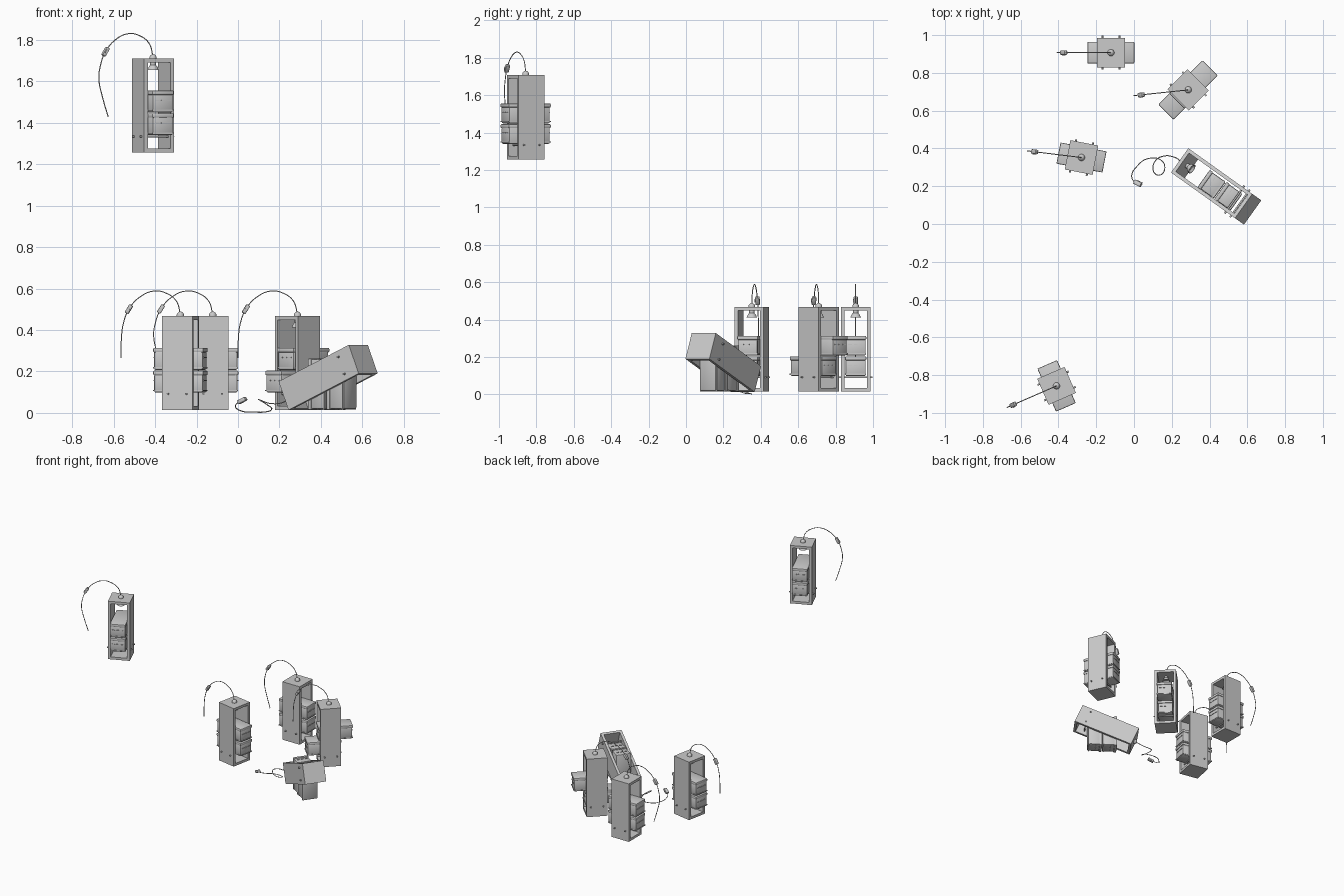
import bpy, bmesh, math
from mathutils import Vector, Matrix

if "Cube" in bpy.data.objects:
    bpy.data.objects.remove(bpy.data.objects["Cube"])

H, HX, HY, T = 0.452, 0.075, 0.079, 0.019     # frame height, half sizes, wall
BL, BW, BH = 0.248, 0.114, 0.109              # block length, width, height


def finish(name, bm, M, smooth=False):
    bmesh.ops.recalc_face_normals(bm, faces=bm.faces)
    me = bpy.data.meshes.new(name)
    bm.to_mesh(me)
    bm.free()
    if smooth:
        for p in me.polygons:
            p.use_smooth = True
        me.set_sharp_from_angle(angle=math.radians(35))
    ob = bpy.data.objects.new(name, me)
    ob.matrix_world = M
    bpy.context.collection.objects.link(ob)
    return ob


def add_box(bm, c, s, bevel=0.0):
    g = bmesh.ops.create_cube(bm, size=1, matrix=Matrix.Translation(c) @ Matrix.Diagonal((*s, 1)))
    if bevel:
        edges = {e for v in g['verts'] for e in v.link_edges}
        bmesh.ops.bevel(bm, geom=list(edges), offset=bevel, segments=2, profile=0.5, affect='EDGES')


def lathe(bm, profile, n=20):
    vs = [bm.verts.new((r, 0, z)) for r, z in profile]
    es = [bm.edges.new(p) for p in zip(vs, vs[1:])]
    bmesh.ops.spin(bm, geom=vs + es, cent=(0, 0, 0), axis=(0, 0, 1),
                   angle=2 * math.pi, steps=n, use_duplicate=False)
    bmesh.ops.remove_doubles(bm, verts=bm.verts, dist=1e-5)


def frame(M):
    # rectangular tube open along local x
    bm = bmesh.new()
    loops = []
    for x in (-HX, HX):
        for y, z0, z1 in ((HY, 0, H), (HY - T, T, H - T)):
            loops.append([bm.verts.new((x, *p)) for p in ((-y, z0), (y, z0), (y, z1), (-y, z1))])
    for a, b in ((0, 1), (1, 3), (3, 2), (2, 0)):
        for i in range(4):
            j = (i + 1) % 4
            bm.faces.new((loops[a][i], loops[a][j], loops[b][j], loops[b][i]))
    finish("frame", bm, M)
    # support pegs through both side walls
    for x in (-0.045, 0.045):
        bm = bmesh.new()
        R = Matrix.Translation((x, 0, 0.077)) @ Matrix.Rotation(math.pi / 2, 4, 'X')
        bmesh.ops.create_cone(bm, cap_ends=True, segments=12, radius1=0.005, radius2=0.005,
                              depth=2 * HY + 0.022, matrix=R)
        finish("support_peg", bm, M, True)
    # cable grommet on top
    bm = bmesh.new()
    lathe(bm, [(0, H), (0.018, H), (0.018, H + 0.008), (0.013, H + 0.016), (0.006, H + 0.021), (0, H + 0.022)])
    finish("cable_grommet", bm, M, True)
    # lamp socket and small reflector inside
    bm = bmesh.new()
    t = H - T
    lathe(bm, [(0, t), (0.014, t), (0.014, t - 0.012), (0.02, t - 0.018), (0.028, t - 0.036),
               (0.025, t - 0.036), (0.017, t - 0.024), (0, t - 0.024)])
    finish("lamp_reflector", bm, M, True)


def block(M):
    # soft-edged block with slim lid, seams and end tabs, origin at its base
    bm = bmesh.new()
    add_box(bm, (0, 0, BH * 0.42), (BL - 0.008, BW - 0.006, BH * 0.82), 0.008)
    add_box(bm, (0, 0, BH * 0.88), (BL, BW, BH * 0.2), 0.006)
    add_box(bm, (0, 0, BH * 0.1), (BL - 0.002, BW - 0.002, 0.006))
    for s in (-1, 1):
        for y in (-0.03, 0, 0.03):
            add_box(bm, (s * (BL / 2 - 0.003), y, BH * 0.55), (0.006, 0.02, 0.004))
    finish("stacked_block", bm, M, True)


def cord(pts, k, M):
    cu = bpy.data.curves.new("power_cord", 'CURVE')
    cu.dimensions = '3D'
    cu.bevel_depth = 0.0026
    cu.bevel_resolution = 1
    cu.resolution_u = 8
    cu.use_fill_caps = True
    sp = cu.splines.new('BEZIER')
    sp.bezier_points.add(len(pts) - 1)
    for b, p in zip(sp.bezier_points, pts):
        b.co = p
        b.handle_left_type = b.handle_right_type = 'AUTO'
    ob = bpy.data.objects.new("power_cord", cu)
    ob.matrix_world = M
    bpy.context.collection.objects.link(ob)
    bpy.context.view_layer.objects.active = ob
    ob.select_set(True)
    bpy.ops.object.convert(target='MESH')
    ob.select_set(False)
    # inline switch following the cord
    d = Vector(pts[min(k + 1, len(pts) - 1)]) - Vector(pts[k - 1])
    bm = bmesh.new()
    add_box(bm, (0, 0, 0), (0.024, 0.02, 0.046), 0.005)
    add_box(bm, (0.012, 0, 0), (0.006, 0.01, 0.016))
    finish("inline_switch", bm, M @ Matrix.Translation(pts[k]) @ d.to_track_quat('Z', 'Y').to_matrix().to_4x4(), True)


ARC = [(0, .462), (.02, .525), (.068, .562), (.128, .573), (.196, .545), (.25, .486), (.278, .414)]
LONG = [(.285, .356), (.264, .26), (.236, .172)]
SHORT = [(.287, .34), (.289, .25)]

# standing and raised lamps: position, frame angle, cord angle, block slides, cord tail
for pos, a, c, slide, tail in (
        ((-0.122, 0.907, 0.015), 0, 180, (0, 0), LONG),
        ((-0.278, 0.352, 0.015), -11, 173, (0, 0), SHORT),
        ((0.287, 0.71, 0.015), 45, 186, (-0.042, 0.04), SHORT),
        ((-0.41, -0.857, 1.257), -66.5, 203.5, (0, 0), LONG)):
    Tm = Matrix.Translation(pos)
    M = Tm @ Matrix.Rotation(math.radians(a), 4, 'Z')
    frame(M)
    for i in range(2):
        block(M @ Matrix.Translation((slide[i], 0, 0.082 + i * (BH + 0.001))))
    cord([(d, 0, z) for d, z in ARC + tail], 5, Tm @ Matrix.Rotation(math.radians(c), 4, 'Z'))

# fallen lamp leaning on its two upright blocks
tilt = math.radians(23)
u = Vector((0.814, -0.581, 0))
z = (-u * math.cos(tilt) - Vector((0, 0, math.sin(tilt)))).normalized()
y = Vector((0.581, 0.814, 0)).normalized()
R = Matrix((y.cross(z), y, z)).transposed().to_4x4()
frame(Matrix.Translation((0.435, 0.199, 0.171)) @ R @ Matrix.Translation((0, 0, -H / 2)))
up = Matrix((Vector((0, 0, 1)), y, -u)).transposed()
if up.determinant() < 0:
    up = Matrix((Vector((0, 0, -1)), y, -u)).transposed()
for i in range(2):
    block(Matrix.Translation(Vector((0.455, 0.178, 0.139)) + u * (BH * (1 - i))) @ up.to_4x4())
cord([(.248, .332, .073), (.215, .353, .05), (.16, .36, .045), (.11, .33, .06), (.105, .275, .062),
      (.14, .26, .04), (.163, .30, .02), (.14, .34, .006), (.07, .345, .004), (.02, .31, .008),
      (-.012, .25, .035), (.02, .215, .06), (.045, .22, .065)], 11, Matrix())
